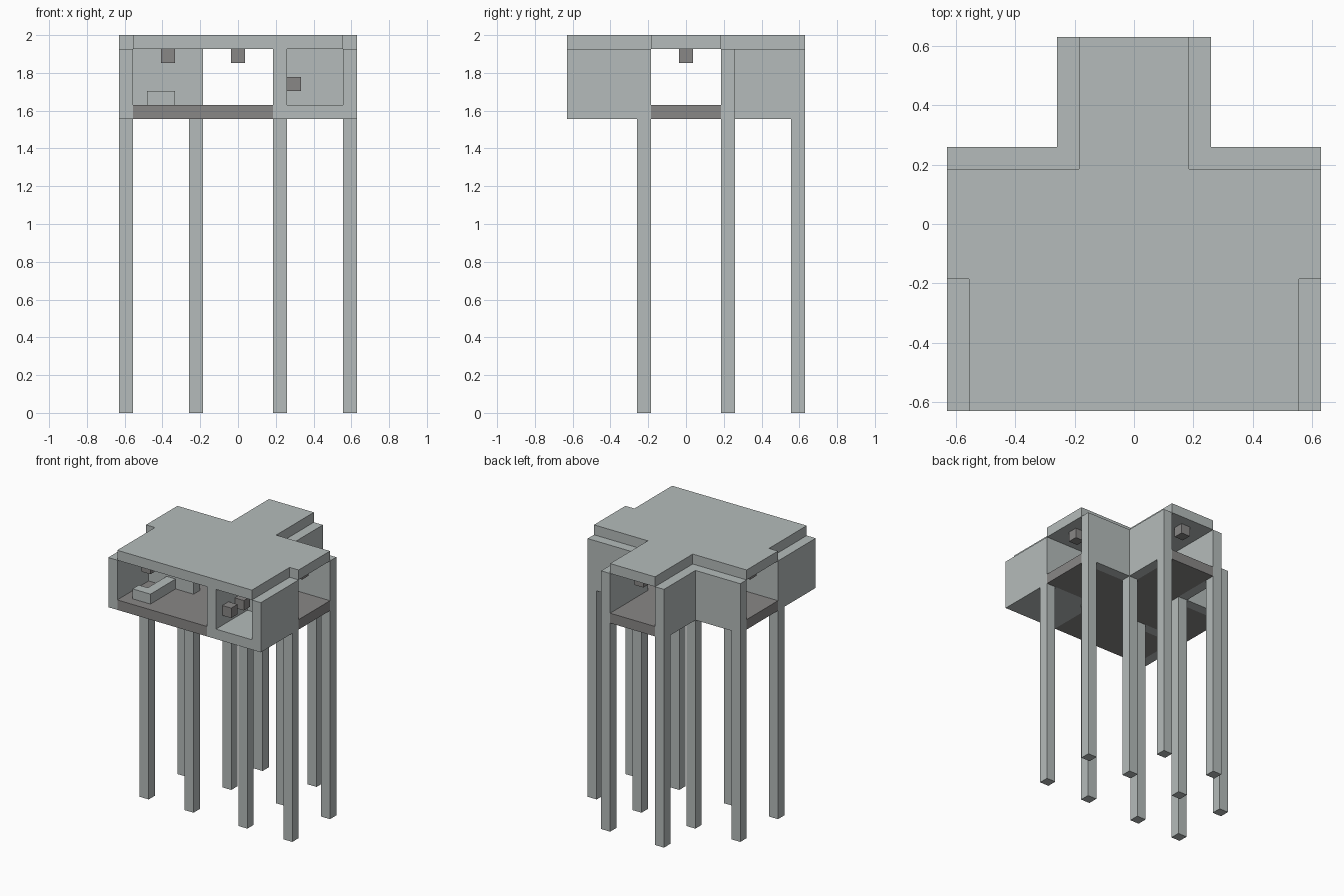
import bpy, bmesh

old = bpy.data.objects.get("Cube")
if old:
    bpy.data.objects.remove(old, do_unlink=True)

U = 2 / 27        # block size
HALF = 17 / 2     # plan is 17 blocks square


def material(name, rgb):
    m = bpy.data.materials.new(name)
    m.use_nodes = True
    m.diffuse_color = (*rgb, 1)
    m.node_tree.nodes["Principled BSDF"].inputs["Base Color"].default_value = (*rgb, 1)
    return m


LIGHT = material("pale grey", (0.46, 0.50, 0.495))
DARK = material("dark grey", (0.25, 0.242, 0.24))


def prism(name, outline, z0, z1, mat):
    """Upright prism over a plan outline, measured in blocks."""
    bm = bmesh.new()
    base = bm.faces.new([bm.verts.new(((x - HALF) * U, (y - HALF) * U, z0 * U))
                         for x, y in outline])
    top = bmesh.ops.extrude_face_region(bm, geom=[base])["geom"]
    verts = [g for g in top if isinstance(g, bmesh.types.BMVert)]
    bmesh.ops.translate(bm, verts=verts, vec=(0, 0, (z1 - z0) * U))
    bmesh.ops.recalc_face_normals(bm, faces=bm.faces)
    mesh = bpy.data.meshes.new(name)
    bm.to_mesh(mesh)
    bm.free()
    mesh.materials.append(mat)
    ob = bpy.data.objects.new(name, mesh)
    bpy.context.collection.objects.link(ob)
    return ob


def box(name, x0, x1, y0, y1, z0, z1, mat):
    return prism(name, [(x0, y0), (x1, y0), (x1, y1), (x0, y1)], z0, z1, mat)


def pair(name, x0, x1, y0, y1, z0, z1, mat):
    """A box and its mirror image."""
    box("right_" + name, x0, x1, y0, y1, z0, z1, mat)
    box("left_" + name, 17 - x1, 17 - x0, y0, y1, z0, z1, mat)


# Stilts
for row, y in (("front", 5), ("middle", 11)):
    pair(row + "_outer_stilt", 0, 1, y, y + 1, 0, 21, LIGHT)
    pair(row + "_inner_stilt", 5, 6, y, y + 1, 0, 21, LIGHT)
pair("back_stilt", 5, 6, 16, 17, 0, 21, LIGHT)

# Floors
prism("main_floor", [(1, 0), (11, 0), (11, 6), (17, 6), (17, 11), (11, 11), (11, 17),
                     (6, 17), (6, 11), (0, 11), (0, 6), (6, 6), (6, 5), (1, 5)],
      21, 22, DARK)
box("side_room_floor", 12, 16, 0, 5, 21, 22, LIGHT)

# Walls
pair("side_wall", 0, 1, 0, 5, 21, 26, LIGHT)
pair("room_back_wall", 0, 6, 5, 6, 21, 26, LIGHT)
pair("wing_back_wall", 0, 6, 11, 12, 21, 26, LIGHT)
pair("back_arm_wall", 5, 6, 12, 17, 21, 26, LIGHT)
box("dividing_wall", 11, 12, 0, 5, 21, 26, LIGHT)

# Cross-shaped roof
prism("roof", [(1, 0), (16, 0), (16, 6), (17, 6), (17, 11), (11, 11), (11, 17),
               (6, 17), (6, 11), (0, 11), (0, 6), (1, 6)], 26, 27, LIGHT)

# L-shaped bench
prism("bench", [(2, 1), (4, 1), (4, 5), (3, 5), (3, 2), (2, 2)], 22, 23, LIGHT)

# Small blocks under the roof and on the dividing wall
pair("wing_ceiling_block", 1, 2, 8, 9, 25, 26, DARK)
box("back_ceiling_block", 8, 9, 15, 16, 25, 26, DARK)
box("front_ceiling_block", 3, 4, 1, 2, 25, 26, DARK)
for label, y in (("front", 1), ("back", 3)):
    box(label + "_wall_block", 12, 13, y, y + 1, 23, 24, DARK)
